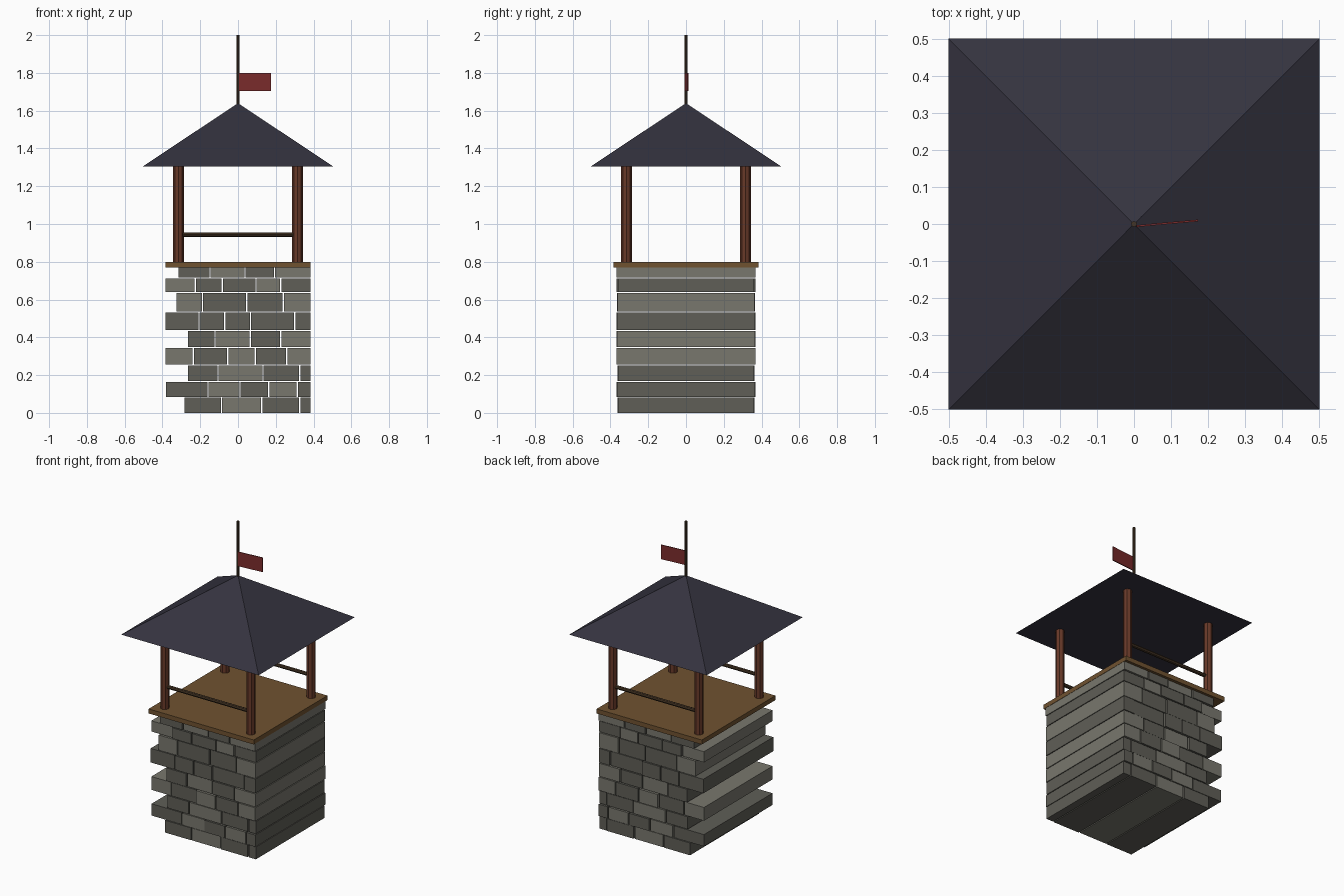
import bpy, math, random

if "Cube" in bpy.data.objects:
    bpy.data.objects.remove(bpy.data.objects["Cube"])

random.seed(4)


def material(name, rgb):
    m = bpy.data.materials.new(name)
    m.diffuse_color = (*rgb, 1)
    m.use_nodes = True
    m.node_tree.nodes["Principled BSDF"].inputs["Base Color"].default_value = m.diffuse_color
    return m


STONE = {"D": material("dark_stone", (0.115, 0.113, 0.095)),
         "L": material("light_stone", (0.19, 0.185, 0.155))}
DECK = material("deck_wood", (0.16, 0.085, 0.03))
POST = material("red_wood", (0.14, 0.042, 0.022))
RAIL = material("dark_wood", (0.06, 0.035, 0.018))
SLATE = material("slate", (0.035, 0.033, 0.05))
CLOTH = material("red_cloth", (0.2, 0.025, 0.025))


def finish(name, mat):
    ob = bpy.context.object
    ob.name = name
    ob.data.materials.append(mat)
    return ob


def box(name, lo, hi, mat):
    bpy.ops.mesh.primitive_cube_add(size=1, location=[(a + b) / 2 for a, b in zip(lo, hi)])
    ob = finish(name, mat)
    ob.scale = [b - a for a, b in zip(lo, hi)]
    return ob


def rod(name, radius, length, loc, mat, rot=(0, 0, 0), sides=8):
    bpy.ops.mesh.primitive_cylinder_add(vertices=sides, radius=radius, depth=length,
                                        location=loc, rotation=rot)
    return finish(name, mat)


# Stone courses: bottom, top, left ends of the full-depth blocks, shades
COURSES = [
    (0.000, 0.081, (-0.282, -0.084, 0.130, 0.331), "DLDD"),
    (0.085, 0.163, (-0.382, -0.155, 0.014, 0.167, 0.318), "DLDLD"),
    (0.168, 0.250, (-0.265, -0.102, 0.136, 0.331), "DLDD"),
    (0.255, 0.343, (-0.383, -0.233, -0.050, 0.095, 0.262), "LDLDL"),
    (0.348, 0.434, (-0.265, -0.118, 0.068, 0.230), "DLDL"),
    (0.439, 0.532, (-0.383, -0.203, -0.066, 0.070, 0.304), "DDDDD"),
    (0.536, 0.636, (-0.325, -0.184, 0.050, 0.243), "LDDL"),
    (0.641, 0.712, (-0.383, -0.223, -0.080, 0.099, 0.230), "LDDLD"),
    (0.717, 0.770, (-0.315, -0.145, 0.041, 0.197), "DLDL"),
]
for row, (z0, z1, starts, shades) in enumerate(COURSES):
    ends = [s - 0.007 for s in starts[1:]] + [0.383]
    for i, (x0, x1) in enumerate(zip(starts, ends)):
        y = random.uniform(0.358, 0.369)
        box(f"stone_{row}_{i}", (x0, -y, z0), (x1, y, z1), STONE[shades[i]])

# Deck
box("deck", (-0.385, -0.385, 0.77), (0.385, 0.385, 0.80), DECK)

# Corner posts, with rails along the front and back
for sy in (-1, 1):
    for sx in (-1, 1):
        rod("corner_post", 0.028, 0.51, (sx * 0.315, sy * 0.315, 1.055), POST)
    rod("rail", 0.012, 0.60, (0, sy * 0.315, 0.944), RAIL, (0, math.pi / 2, 0))

# Pyramid roof
bpy.ops.mesh.primitive_cone_add(vertices=4, radius1=0.503 * math.sqrt(2), radius2=0,
                                depth=0.335, location=(0, 0, 1.4725),
                                rotation=(0, 0, math.pi / 4))
finish("roof", SLATE)

# Flagpole and flag
rod("flagpole", 0.008, 0.40, (0, 0, 1.80), RAIL)
flag = box("flag", (0.006, -0.0005, 1.705), (0.174, 0.0045, 1.80), CLOTH)
flag.rotation_euler.z = 0.09
